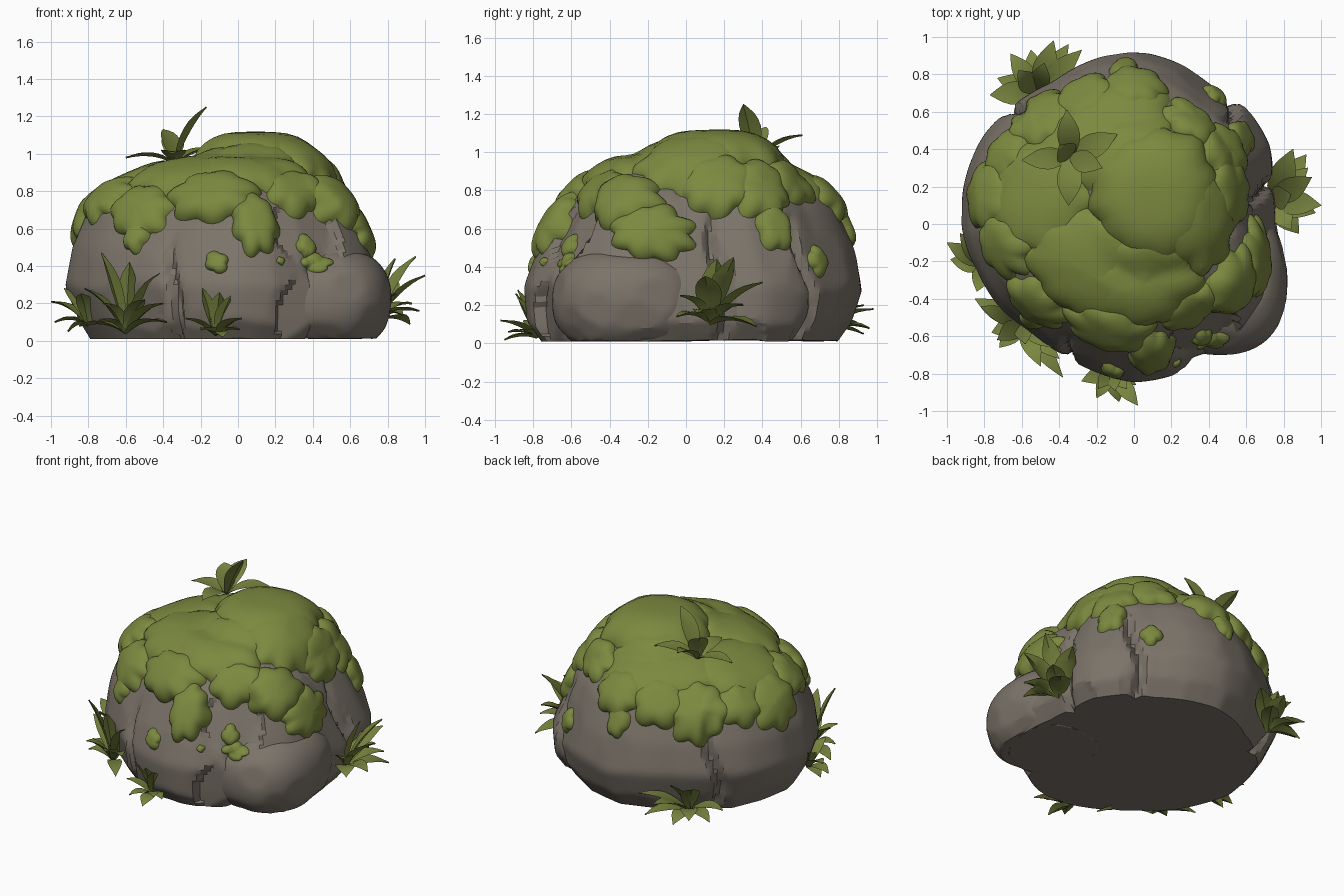
import bpy, bmesh, math, random
from mathutils import Vector
from mathutils.bvhtree import BVHTree

if "Cube" in bpy.data.objects:
    bpy.data.objects.remove(bpy.data.objects["Cube"])

random.seed(11)


def material(name, col):
    m = bpy.data.materials.new(name)
    m.diffuse_color = (*col, 1)
    m.use_nodes = True
    m.node_tree.nodes["Principled BSDF"].inputs["Base Color"].default_value = m.diffuse_color
    return m


STONE = material("warm grey stone", (0.20, 0.174, 0.143))
MOSS = material("moss green", (0.20, 0.25, 0.05))
LEAF = material("leaf green", (0.19, 0.235, 0.05))


def finish(bm, name, mat, angle):
    bmesh.ops.recalc_face_normals(bm, faces=bm.faces[:])
    me = bpy.data.meshes.new(name)
    bm.to_mesh(me)
    bm.free()
    me.materials.append(mat)
    ob = bpy.data.objects.new(name, me)
    bpy.context.collection.objects.link(ob)
    bpy.ops.object.select_all(action='DESELECT')
    ob.select_set(True)
    bpy.context.view_layer.objects.active = ob
    bpy.ops.object.shade_smooth_by_angle(angle=math.radians(angle))
    return ob


def smooth(bm, verts, times):
    for _ in range(times):
        bmesh.ops.smooth_vert(bm, verts=verts, factor=0.5, use_axis_x=True, use_axis_y=True, use_axis_z=True)


def chip(bm, count, reach, depth):
    """Flatten random patches of the surface into facets."""
    bm.normal_update()
    bm.verts.ensure_lookup_table()
    seeds = [(v.co.copy(), v.normal.copy()) for v in random.sample(bm.verts[:], count)]
    for s, n in seeds:
        for v in bm.verts:
            d = v.co - s
            over = d.dot(n) + depth
            if over > 0 and d.length < reach:
                v.co -= n * over * 0.9


# --- Main rock: plan outline every 15 degrees, times a side profile per compass direction
OUTLINE = [.77, .78, .86, .88, .86, .90, .93, .91, .88, .91, .94, .94,
           .93, .89, .86, .81, .80, .82, .85, .84, .80, .88, .88, .82]
HEIGHTS = [0.01, 0.10, 0.30, 0.50, 0.70, 0.83, 0.92]
SIDES = [(0, [.91, .99, .97, .87, .76, .64, .50]), (90, [.86, .93, 1, .95, .86, .73, .52]),
         (180, [.85, .91, 1, .96, .87, .72, .48]), (270, [.90, .98, 1, .91, .77, .62, .42])]
CRACKS = [(14, 0.75), (50, 0.7), (137, 0.8), (243, 0.6), (302, 0.5)]


def lerp_list(vals, t):
    i = min(int(t), len(vals) - 2)
    return vals[i] + (vals[i + 1] - vals[i]) * (t - i)


def main_rock():
    bm = bmesh.new()
    segs, rings = 200, 42
    outline, grid = OUTLINE + OUTLINE[:1], []
    for j in range(rings + 1):
        s = j / rings * (len(HEIGHTS) - 1)
        z, row = lerp_list(HEIGHTS, s), []
        for i in range(segs):
            a = 2 * math.pi * i / segs
            k = sum(max(0, math.cos(a - math.radians(d))) ** 2 * lerp_list(p, s) for d, p in SIDES)
            r = lerp_list(outline, i / segs * 24) * k
            row.append(bm.verts.new((r * math.cos(a), r * math.sin(a), z)))
        grid.append(row)
    for f in (0.8, 0.55, 0.3, 0.12):  # flat-ish crown
        row = [bm.verts.new((v.co.x * f, v.co.y * f, 0.92 + 0.04 * (1 - f))) for v in grid[rings]]
        grid.append(row)
    for lo, hi in zip(grid, grid[1:]):
        for i in range(segs):
            k = (i + 1) % segs
            bm.faces.new((lo[i], lo[k], hi[k], hi[i]))
    bm.faces.new(grid[-1])
    smooth(bm, [v for row in grid[1:-1] for v in row], 3)
    chip(bm, 75, 0.24, 0.010)
    for v in bm.verts:  # cracks between the stones
        a, z = math.atan2(v.co.y, v.co.x), v.co.z
        for deg, top in CRACKS:
            d = a - math.radians(deg) - 0.05 * math.sin(z * 9)
            d = math.atan2(math.sin(d), math.cos(d))
            if z < top:
                f = 1 - 0.07 * math.exp(-(d / 0.035) ** 2) * min(1, (top - z) * 5)
                v.co.x *= f
                v.co.y *= f
        v.co.z = max(v.co.z, 0.01)
    bm.faces.new(list(reversed(grid[0])))
    return finish(bm, "main_rock", STONE, 24)


# --- Extra boulders: boxy chipped spheres
def boulder(name, centre, radii):
    bm = bmesh.new()
    bmesh.ops.create_icosphere(bm, subdivisions=5, radius=1)
    for v in bm.verts:
        p = v.co / (sum(abs(c) ** 2.4 for c in v.co) ** (1 / 2.4))
        v.co = [centre[k] + p[k] * radii[k] for k in range(3)]
    chip(bm, 36, 0.22, 0.012)
    for v in bm.verts:
        v.co.z = max(v.co.z, 0.012)
    return finish(bm, name, STONE, 22)


rocks = [main_rock(),
         boulder("boulder_right_front", (0.46, -0.30, 0.22), (0.36, 0.40, 0.29)),
         boulder("boulder_crown", (0.09, 0.14, 0.62), (0.46, 0.48, 0.43))]
verts, faces = [], []
for ob in rocks:
    n = len(verts)
    verts += [v.co.copy() for v in ob.data.vertices]
    faces += [[n + i for i in p.vertices] for p in ob.data.polygons]
rock = BVHTree.FromPolygons(verts, faces)
HEART = Vector((0, 0, 0.25))


def on_rock(p):
    """Outermost rock point in the direction of p from the heart of the rock."""
    d = (Vector(p) - HEART).normalized()
    hit = rock.ray_cast(HEART + d * 3, -d)[0]
    return (hit if hit else Vector(p)), d


# --- Moss: scalloped cushions draped over the rock
def add_pad(bm, p, w, h, thick, lobes):
    c, d = on_rock(p)
    u = Vector((0, 0, 1)).cross(d)
    u = u.normalized() if u.length > 0.15 else Vector((1, 0, 0))
    v = d.cross(u)
    amps = [random.uniform(0.16, 0.42) for _ in range(lobes)]
    phase = random.uniform(0, 1)
    segs, rings, grid = 48, 9, []
    for j in range(1, rings + 1):
        rho = math.sin(j / rings * math.pi / 2)
        row = []
        for i in range(segs):
            t = (i / segs * lobes + phase) % lobes
            f = 0.72 + amps[int(t)] * math.sin((t % 1) * math.pi) ** 0.7
            f = 0.8 + (f - 0.8) * rho ** 2
            a = i / segs * 2 * math.pi
            s, e = on_rock(c + u * (w * f * rho * math.cos(a)) + v * (h * f * rho * math.sin(a)))
            row.append(bm.verts.new(s + e * (thick * math.sqrt(max(0, 1 - rho ** 4)) - 0.02 * rho ** 6)))
        grid.append(row)
    top = bm.verts.new(c + d * thick)
    for i in range(segs):
        k = (i + 1) % segs
        bm.faces.new((top, grid[0][i], grid[0][k]))
        for j in range(rings - 1):
            bm.faces.new((grid[j][i], grid[j + 1][i], grid[j + 1][k], grid[j][k]))
    smooth(bm, [x for row in grid[:-1] for x in row], 2)


def moss(name, rows):
    bm = bmesh.new()
    for x, y, z, w, h, t, n in rows:
        add_pad(bm, (x, y, z), w, h, t, n)
    finish(bm, name, MOSS, 60)


moss("moss_crown", [
    (0.12, 0.15, 1.1, 0.45, 0.45, 0.08, 11), (-0.22, -0.25, 0.92, 0.42, 0.36, 0.06, 9),
    (-0.5, 0.15, 0.88, 0.38, 0.34, 0.05, 9), (-0.15, 0.5, 0.92, 0.46, 0.36, 0.05, 10),
    (0.32, 0.0, 0.95, 0.34, 0.32, 0.07, 9), (0.05, -0.3, 0.92, 0.34, 0.32, 0.07, 8)])
moss("moss_skirt", [
    (-0.5, -0.42, 0.68, 0.21, 0.20, 0.06, 7), (-0.14, -0.55, 0.78, 0.27, 0.20, 0.08, 7),
    (0.09, -0.66, 0.62, 0.15, 0.22, 0.07, 7), (0.27, -0.42, 0.76, 0.19, 0.18, 0.06, 6),
    (0.45, -0.28, 0.68, 0.24, 0.20, 0.07, 7), (0.60, -0.16, 0.55, 0.25, 0.18, 0.06, 8),
    (0.5, 0.15, 0.80, 0.22, 0.20, 0.07, 7), (0.46, 0.36, 0.78, 0.20, 0.20, 0.06, 7),
    (0.56, 0.45, 0.6, 0.12, 0.15, 0.05, 5), (0.30, 0.52, 0.82, 0.19, 0.17, 0.06, 6),
    (0.0, 0.73, 0.77, 0.20, 0.19, 0.06, 7), (-0.05, 0.84, 0.62, 0.09, 0.15, 0.04, 5),
    (-0.28, 0.70, 0.77, 0.20, 0.20, 0.06, 6), (-0.5, 0.58, 0.70, 0.22, 0.24, 0.06, 8),
    (-0.70, 0.38, 0.74, 0.17, 0.17, 0.05, 6), (-0.78, 0.15, 0.70, 0.22, 0.23, 0.06, 7),
    (-0.70, -0.12, 0.77, 0.20, 0.18, 0.06, 7), (-0.5, -0.47, 0.54, 0.08, 0.11, 0.05, 5)])
moss("moss_spots", [
    (-0.12, -0.82, 0.43, 0.08, 0.07, 0.035, 4), (0.36, -0.6, 0.50, 0.07, 0.08, 0.035, 4),
    (0.41, -0.62, 0.42, 0.09, 0.06, 0.035, 4), (0.23, -0.75, 0.43, 0.03, 0.03, 0.02, 4),
    (0.43, 0.68, 0.43, 0.08, 0.09, 0.04, 4)])


# --- Leaves: arched, folded, pointed blades from a base to a tip
def add_leaf(bm, base, tip, width, arch):
    base, tip = Vector(base), Vector(tip)
    h = tip - base
    side = Vector((-h.y, h.x, 0)).normalized()
    ctrl = (base + tip) / 2 + Vector((0, 0, arch)) - Vector((h.x, h.y, 0)) * arch
    n, prev = 8, None
    for i in range(n + 1):
        t = i / n
        p = base * (1 - t) ** 2 + ctrl * (2 * t * (1 - t)) + tip * t * t
        tan = ((ctrl - base) * (1 - t) + (tip - ctrl) * t).normalized()
        up = tan.cross(side)
        up = -up if up.z < 0 else up
        w = width / 2 * max(0.03, math.sin(math.pi * (0.1 + 0.9 * t) ** 1.15))
        ring = [bm.verts.new(q) for q in (
            p + side * w + up * w * 0.2, p + up * 0.004,
            p - side * w + up * w * 0.2, p - up * (0.005 + 0.08 * w))]
        if prev:
            for k in range(4):
                m = (k + 1) % 4
                bm.faces.new((prev[k], prev[m], ring[m], ring[k]))
        else:
            bm.faces.new(ring)
        prev = ring
    bm.faces.new(prev)


def tuft(name, base, tips, width, arch):
    bm = bmesh.new()
    for tip in tips:
        add_leaf(bm, base, tip, width * random.uniform(0.9, 1.1), arch)
    finish(bm, name, LEAF, 40)


tuft("plant_top", (-0.34, 0.36, 0.95), [
    (-0.17, 0.30, 1.25), (-0.36, 0.61, 1.09), (-0.09, 0.48, 1.02), (-0.35, 0.10, 1.0),
    (-0.60, 0.34, 0.98), (-0.40, 0.42, 1.13)], 0.125, 0.06)
tuft("plant_front_left", (-0.60, -0.53, 0.04), [
    (-0.73, -0.62, 0.47), (-0.58, -0.64, 0.42), (-0.42, -0.66, 0.36), (-0.38, -0.82, 0.10),
    (-0.50, -0.76, 0.22), (-0.72, -0.66, 0.20), (-0.76, -0.58, 0.10), (-0.82, -0.44, 0.28),
    (-0.85, -0.40, 0.08), (-0.40, -0.72, 0.20)], 0.10, 0.07)
tuft("plant_left", (-0.80, -0.22, 0.08), [
    (-1.0, -0.10, 0.21), (-0.98, -0.19, 0.10), (-0.93, -0.05, 0.28), (-0.84, -0.36, 0.25),
    (-0.91, -0.20, 0.05)], 0.10, 0.06)
tuft("plant_front", (-0.12, -0.78, 0.03), [
    (-0.19, -0.88, 0.28), (-0.10, -0.89, 0.26), (-0.04, -0.88, 0.24), (0.02, -0.97, 0.12),
    (-0.08, -0.95, 0.02), (-0.20, -0.93, 0.06), (-0.28, -0.84, 0.12), (0.01, -0.86, 0.06)], 0.085, 0.04)
tuft("plant_right", (0.74, 0.13, 0.10), [
    (0.95, 0.25, 0.45), (1.0, 0.10, 0.35), (0.85, 0.40, 0.32), (0.88, -0.05, 0.14),
    (0.97, 0.06, 0.16), (0.93, 0.30, 0.20), (0.84, 0.16, 0.44), (0.92, 0.37, 0.09),
    (0.84, -0.03, 0.25)], 0.13, 0.07)
tuft("plant_back_left", (-0.52, 0.71, 0.06), [
    (-0.77, 0.69, 0.12), (-0.73, 0.78, 0.06), (-0.66, 0.91, 0.10), (-0.55, 0.93, 0.05),
    (-0.43, 0.98, 0.18), (-0.35, 0.96, 0.08), (-0.28, 0.93, 0.20), (-0.62, 0.82, 0.27),
    (-0.48, 0.86, 0.28)], 0.12, 0.06)
